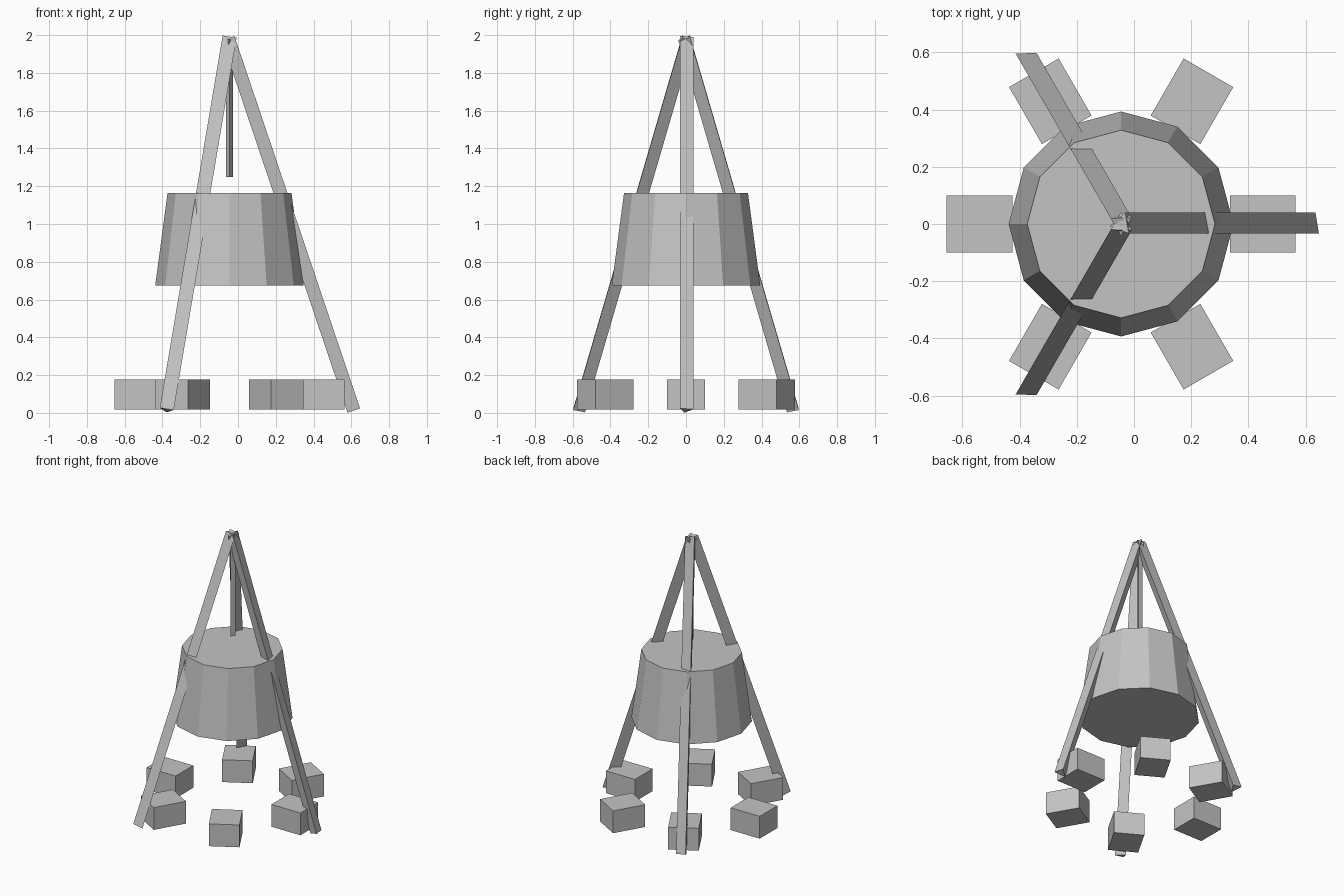
import bpy, bmesh, math
from mathutils import Vector, Matrix

if "Cube" in bpy.data.objects:
    bpy.data.objects.remove(bpy.data.objects["Cube"])

CX = -0.045  # hub axis offset

grey = bpy.data.materials.new("plain grey")
grey.diffuse_color = (0.55, 0.55, 0.55, 1)
grey.use_nodes = True
grey.node_tree.nodes["Principled BSDF"].inputs["Base Color"].default_value = grey.diffuse_color


def finish(name, bm):
    bmesh.ops.recalc_face_normals(bm, faces=bm.faces)
    me = bpy.data.meshes.new(name)
    bm.to_mesh(me)
    bm.free()
    me.materials.append(grey)
    ob = bpy.data.objects.new(name, me)
    bpy.context.collection.objects.link(ob)
    return ob


def prism(name, sides, r0, r1, start, end, outward, roll=0):
    """Capped prism from start to end; roll is measured from the outward direction."""
    axis = (end - start).normalized()
    p = (outward - axis * outward.dot(axis)).normalized()
    t = axis.cross(p)
    bm = bmesh.new()
    rings = []
    for c, r in ((start, r0), (end, r1)):
        angles = [roll + 2 * math.pi * i / sides for i in range(sides)]
        rings.append([bm.verts.new(c + r * (math.cos(a) * p + math.sin(a) * t)) for a in angles])
    for i in range(sides):
        j = (i + 1) % sides
        bm.faces.new((rings[0][i], rings[0][j], rings[1][j], rings[1][i]))
    bm.faces.new(rings[0][::-1])
    bm.faces.new(rings[1])
    return finish(name, bm)


# Cauldron: tapered twelve-sided tub
prism("cauldron", 12, 0.393, 0.328, Vector((CX, 0, 0.675)), Vector((CX, 0, 1.165)), Vector((1, 0, 0)))

# Tripod legs: three-sided poles meeting at the top
apex = Vector((CX, 0, 1.986))
for i, (deg, roll) in enumerate(((0, 70), (120, 30), (240, 90))):
    a = math.radians(deg)
    out = Vector((math.cos(a), math.sin(a), 0))
    foot = Vector((CX, 0, 0.015)) + out * 0.665
    prism(f"tripod_leg_{i + 1}", 3, 0.043, 0.043, foot, apex, out, math.radians(roll))

# Hanging rod below the apex
prism("hanging_rod", 3, 0.02, 0.02, Vector((CX, 0, 1.25)), Vector((CX, 0, 1.99)), Vector((0, -1, 0)))

# Ring of six stone blocks
for i in range(6):
    bm = bmesh.new()
    m = (Matrix.Translation((CX, 0, 0.098)) @ Matrix.Rotation(math.radians(60 * i), 4, 'Z')
         @ Matrix.Translation((0.495, 0, 0)) @ Matrix.Diagonal((0.23, 0.2, 0.16, 1)))
    bmesh.ops.create_cube(bm, size=1, matrix=m)
    finish(f"stone_block_{i + 1}", bm)
